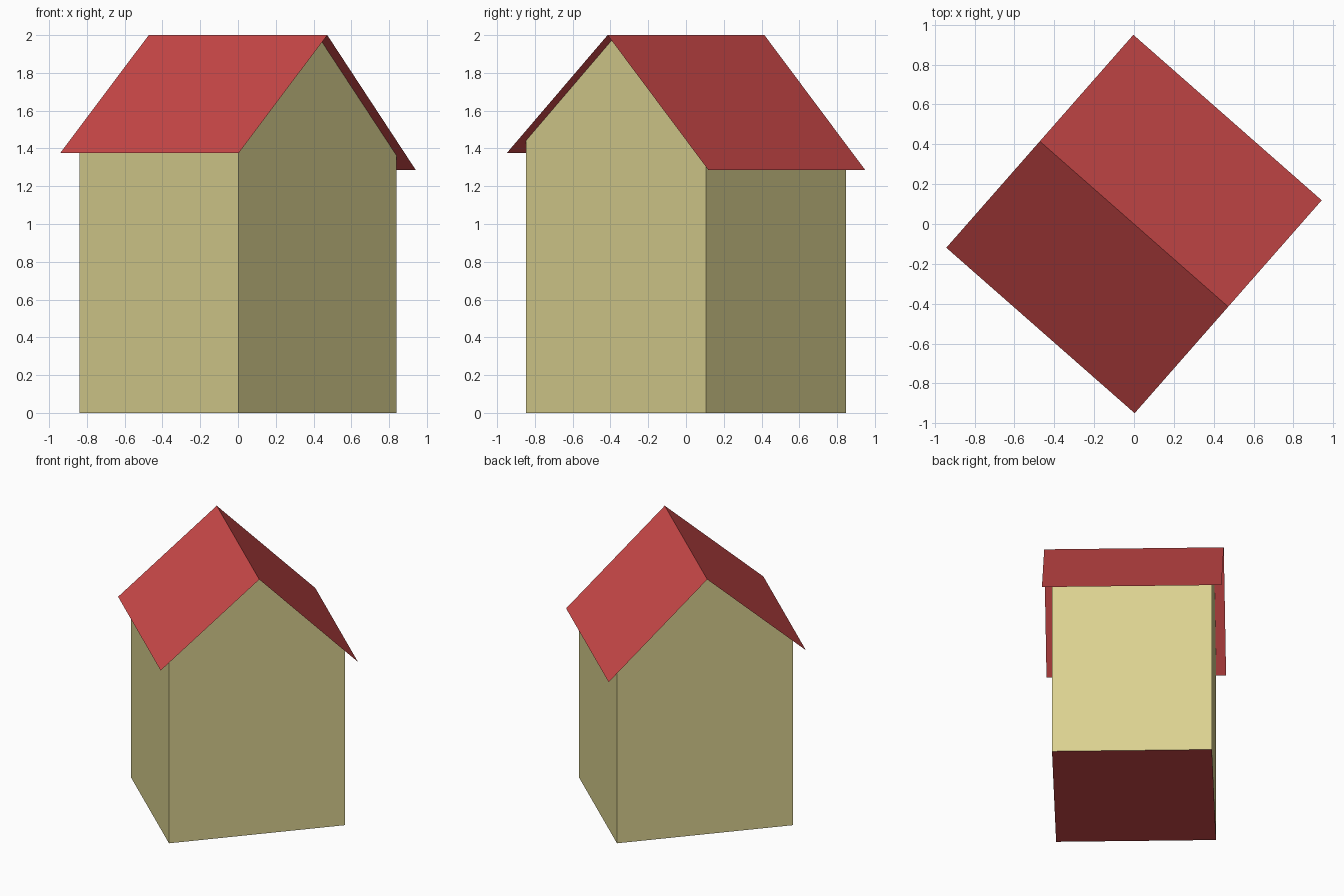
import bpy
import math
from mathutils import Matrix

cube = bpy.data.objects.get("Cube")
if cube:
    bpy.data.objects.remove(cube, do_unlink=True)


def material(name, rgb):
    mat = bpy.data.materials.new(name)
    mat.use_nodes = True
    color = (*rgb, 1.0)
    mat.diffuse_color = color
    mat.node_tree.nodes["Principled BSDF"].inputs["Base Color"].default_value = color
    return mat


red = material("tile red", (0.59, 0.065, 0.065))
sand = material("sand wall", (0.71, 0.64, 0.28))

# The house is drawn along its ridge, then turned about the vertical axis
TURN = Matrix.Rotation(math.radians(-41.3), 4, "Z")
RIDGE_Z = 2.0
ROOF_LENGTH, ROOF_WIDTH = 0.629, 0.711      # half sizes
WALL_LENGTH, WALL_WIDTH = 0.56, 0.634       # half sizes
FRONT_EAVE_Z, BACK_EAVE_Z = 1.375, 1.285


def extruded(name, profile, half_length, strips, mat, capped=False):
    """Sweep a (y, z) profile along the ridge; strips are the profile edges kept."""
    n = len(profile)
    verts = [(x, y, z) for x in (-half_length, half_length) for y, z in profile]
    faces = [(i, (i + 1) % n, (i + 1) % n + n, i + n)[::-1] for i in strips]
    if capped:
        faces += [tuple(range(n))[::-1], tuple(range(n, 2 * n))]
    mesh = bpy.data.meshes.new(name)
    mesh.from_pydata(verts, [], faces)
    mesh.transform(TURN)
    mesh.materials.append(mat)
    obj = bpy.data.objects.new(name, mesh)
    bpy.context.collection.objects.link(obj)
    return obj


def wall_top(eave_z):
    """Height at which a side wall meets the roof slope."""
    return RIDGE_Z - (RIDGE_Z - eave_z) * WALL_WIDTH / ROOF_WIDTH


# Walls with two gables, open under the roof; profile runs counter-clockwise
house = [(-WALL_WIDTH, 0), (WALL_WIDTH, 0), (WALL_WIDTH, wall_top(BACK_EAVE_Z)),
         (0, RIDGE_Z), (-WALL_WIDTH, wall_top(FRONT_EAVE_Z))]
extruded("walls", house, WALL_LENGTH, (1, 4), sand, capped=True)

# Floor
extruded("floor", house[:2], WALL_LENGTH, (0,), red)

# Thin roof sheet with overhanging eaves
roof = [(ROOF_WIDTH, BACK_EAVE_Z), (0, RIDGE_Z), (-ROOF_WIDTH, FRONT_EAVE_Z)]
extruded("roof", roof, ROOF_LENGTH, (0, 1), red)
